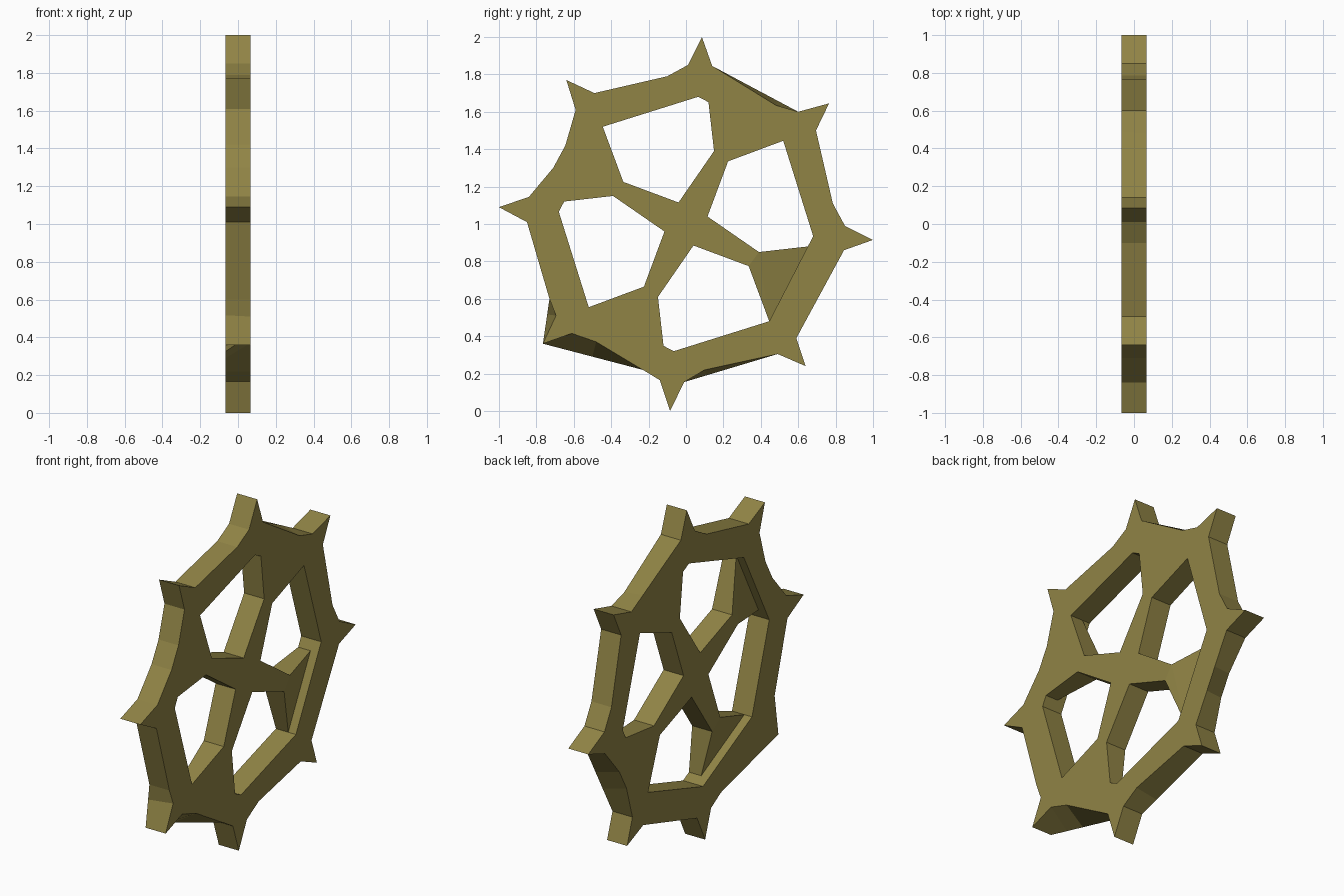
import bpy, bmesh
from mathutils import Vector

if "Cube" in bpy.data.objects:
    bpy.data.objects.remove(bpy.data.objects["Cube"])

HALF = 0.065  # half thickness along x

olive = bpy.data.materials.new("olive brass")
olive.diffuse_color = (0.28, 0.23, 0.06, 1)
olive.use_nodes = True
olive.node_tree.nodes["Principled BSDF"].inputs["Base Color"].default_value = olive.diffuse_color


def flatten(profile, flag):
    """Return the outline with points carrying the flag moved onto the straight
    line between their nearest unflagged neighbours."""
    n, out = len(profile), []
    for i, (y, z, f) in enumerate(profile):
        p = Vector((y, z))
        if f == flag:
            a, b = i - 1, (i + 1) % n
            while profile[a][2] == flag:
                a -= 1
            while profile[b][2] == flag:
                b = (b + 1) % n
            pa, pb = Vector(profile[a][:2]), Vector(profile[b][:2])
            d = pb - pa
            p = pa + d * ((p - pa).dot(d) / d.length_squared)
        out.append(p)
    return out


def slab(name, loops):
    """Solid between the -x and +x faces. Each loop is a (back, front) pair of
    lists of (x, y, z) points; later loops are holes."""
    bm = bmesh.new()
    caps = ([], [])
    for back, front in loops:
        rings = [[bm.verts.new(p) for p in side] for side in (back, front)]
        n = len(back)
        for i in range(n):
            j = (i + 1) % n
            for ring, cap in zip(rings, caps):
                cap.append(bm.edges.new((ring[i], ring[j])))
            bm.faces.new((rings[0][i], rings[0][j], rings[1][j], rings[1][i]))
    for cap, nx in zip(caps, (-1, 1)):
        bmesh.ops.triangle_fill(bm, edges=cap, use_beauty=True, normal=(nx, 0, 0))
    bmesh.ops.recalc_face_normals(bm, faces=bm.faces[:])
    me = bpy.data.meshes.new(name)
    bm.to_mesh(me)
    bm.free()
    me.materials.append(olive)
    ob = bpy.data.objects.new(name, me)
    bpy.context.collection.objects.link(ob)
    return ob


def sides(back, front):
    return ([(-HALF, y, z) for y, z in back], [(HALF, y, z) for y, z in front])


# Toothed outline: "f" notches exist only on +x, "b" notches only on -x
outline = [
    (0.085, 2.0, ""), (0.01, 1.85, ""), (-0.10, 1.79, ""), (-0.49, 1.70, ""),
    (-0.64, 1.77, ""), (-0.59, 1.61, ""), (-0.645, 1.42, ""), (-0.71, 1.30, ""),
    (-0.84, 1.145, ""), (-1.0, 1.09, ""), (-0.85, 1.01, ""), (-0.73, 0.60, ""),
    (-0.695, 0.51, "f"), (-0.765, 0.36, ""), (-0.61, 0.415, "f"),
    (-0.48, 0.37, "f"), (-0.23, 0.22, ""), (-0.14, 0.165, ""), (-0.085, 0.0, ""),
    (-0.01, 0.155, ""), (0.10, 0.22, "f"), (0.49, 0.305, ""), (0.64, 0.24, ""),
    (0.59, 0.39, ""), (0.645, 0.58, "b"), (0.71, 0.70, "b"), (0.845, 0.86, ""),
    (1.0, 0.915, ""), (0.85, 0.99, ""), (0.785, 1.11, ""), (0.695, 1.50, ""),
    (0.765, 1.645, ""), (0.60, 1.60, ""), (0.48, 1.635, "f"), (0.14, 1.845, ""),
]


def turn(y, z, quarter):
    for _ in range(quarter):
        y, z = -z, y
    return y, z


# Octagonal opening of the rim
octagon = []
for q in range(4):
    for y, z in ((0.52, 0.445), (0.065, 0.68)):
        y, z = turn(y, z, q)
        octagon.append((y, z + 1))

slab("toothed_rim", [sides(flatten(outline, "f"), flatten(outline, "b")),
                     sides(octagon, octagon)])

# Four flared spokes in one cross; some rim ends are thinned on one face
arm = [(0.115, 0.04), (0.225, 0.335), (0.52, 0.445), (0.12, 0.652), (0.15, 0.39)]
thin_front, thin_back = {3}, {1, 2}
back, front = [], []
for q in range(4):
    for i, (y, z) in enumerate(arm):
        y, z = turn(y, z, q)
        end = 0.05 if i in (2, 3) else 0
        back.append((-HALF + end * (q in thin_back), y, z + 1))
        front.append((HALF - end * (q in thin_front), y, z + 1))
slab("spoke_cross", [(back, front)])
